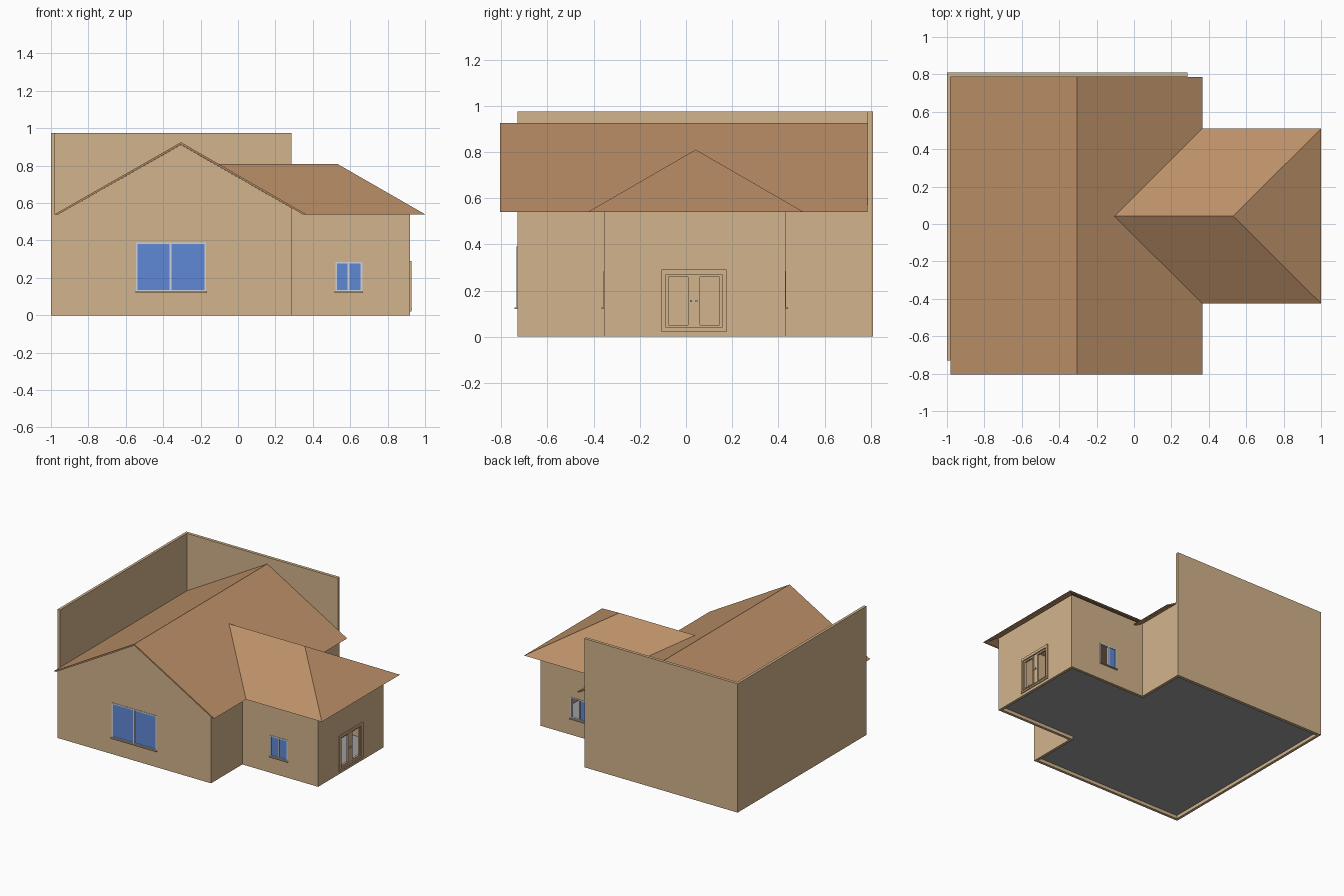
import bpy, bmesh

if "Cube" in bpy.data.objects:
    bpy.data.objects.remove(bpy.data.objects["Cube"])


def material(name, r, g, b):
    lin = lambda c: ((c / 255 + 0.055) / 1.055) ** 2.4
    m = bpy.data.materials.new(name)
    m.diffuse_color = (lin(r), lin(g), lin(b), 1)
    m.use_nodes = True
    m.node_tree.nodes["Principled BSDF"].inputs["Base Color"].default_value = m.diffuse_color
    return m


TAN = material("tan_plaster", 210, 180, 140)
ROOF = material("brown_roof", 188, 144, 104)
GLASS = material("blue_glass", 96, 137, 214)
FRAME = material("pale_frame", 205, 212, 220)
FLOOR = material("grey_floor", 158, 158, 158)


def finish(name, bm, mat):
    bmesh.ops.recalc_face_normals(bm, faces=bm.faces)
    me = bpy.data.meshes.new(name)
    bm.to_mesh(me)
    bm.free()
    ob = bpy.data.objects.new(name, me)
    bpy.context.collection.objects.link(ob)
    if mat:
        me.materials.append(mat)
    return ob


def boxes(name, bounds, mat):
    """One object from boxes given as (x0, x1, y0, y1, z0, z1)."""
    bm = bmesh.new()
    for b in bounds:
        for v in bmesh.ops.create_cube(bm, size=1)["verts"]:
            v.co = [b[2 * i + (v.co[i] > 0)] for i in range(3)]
    return finish(name, bm, mat)


def prism(name, pts, start, offset, mat, axes=(0, 2, 1)):
    """Extrude a 2D profile; axes = (profile u, profile v, extrusion)."""
    bm = bmesh.new()
    verts = []
    for u, w in pts:
        co = [0, 0, 0]
        co[axes[0]], co[axes[1]], co[axes[2]] = u, w, start
        verts.append(bm.verts.new(co))
    face = bm.faces.new(verts)
    out = bmesh.ops.extrude_face_region(bm, geom=[face])
    vec = [0, 0, 0]
    vec[axes[2]] = offset
    bmesh.ops.translate(bm, vec=vec, verts=[g for g in out["geom"] if isinstance(g, bmesh.types.BMVert)])
    return finish(name, bm, mat)


def cut(wall, bounds):
    cutter = boxes(wall.name + "_cutter", [bounds], None)
    cutter.hide_render = True
    cutter.hide_set(True)
    mod = wall.modifiers.new("opening", "BOOLEAN")
    mod.operation, mod.solver, mod.object = "DIFFERENCE", "EXACT", cutter


def ring(a0, a1, z0, z1, w, d0, d1, along_x=True):
    """Four bars around a rectangular opening."""
    bars = [(a0, a1, z0, z0 + w), (a0, a1, z1 - w, z1),
            (a0, a0 + w, z0 + w, z1 - w), (a1 - w, a1, z0 + w, z1 - w)]
    return [(a, b, d0, d1, c, d) if along_x else (d0, d1, a, b, c, d) for a, b, c, d in bars]


T = 0.02  # wall thickness

# Tall boundary walls at left and back
boxes("left_wall", [(-1, -0.98, -0.73, 0.81, 0, 0.975)], TAN)
boxes("back_wall", [(-0.98, 0.285, 0.787, 0.81, 0, 0.975)], TAN)

# Front gable wall, main side walls, wing walls
gable = prism("front_gable_wall", [(-0.98, 0), (0.285, 0), (0.285, 0.574), (-0.305, 0.912),
                                   (-0.96, 0.54), (-0.98, 0.54)], -0.73, T, TAN)
boxes("main_side_walls", [(0.265, 0.285, -0.71, -0.335, 0, 0.574),
                          (0.265, 0.285, 0.41, 0.787, 0, 0.574)], TAN)
wing_front = boxes("wing_front_wall", [(0.285, 0.9, -0.355, -0.335, 0, 0.57)], TAN)
wing_back = boxes("wing_back_wall", [(0.285, 0.9, 0.41, 0.43, 0, 0.57)], TAN)
wing_end = boxes("wing_end_wall", [(0.9, 0.92, -0.355, 0.43, 0, 0.57)], TAN)

# Floor slab in an L shape
boxes("floor", [(-0.98, 0.265, -0.71, 0.787, 0.025, 0.035),
                (0.265, 0.9, -0.335, 0.41, 0.025, 0.035)], FLOOR)

# Main gable roof: thin sheet with flat-cut eaves
prism("main_roof", [(-0.98, 0.54), (-0.305, 0.925), (0.365, 0.54), (0.345, 0.54),
                    (-0.305, 0.913), (-0.96, 0.54)], -0.805, 1.59, ROOF)

# Wing hip roof: outer and inner shells joined along the flat eaves
bm = bmesh.new()
shells = []
for i, z in ((0.0, 0.81), (0.02, 0.798)):
    pts = [(-0.105, 0.042, z), (0.53, 0.042, z), (0.365, -0.425 + i, 0.54),
           (1 - i, -0.425 + i, 0.54), (1 - i, 0.51 - i, 0.54), (0.365, 0.51 - i, 0.54)]
    v = [bm.verts.new(p) for p in pts]
    for f in ((2, 3, 1, 0), (3, 4, 1), (4, 5, 0, 1)):
        bm.faces.new([v[k] for k in f])
    shells.append(v)
loop = (0, 2, 3, 4, 5)
for a, b in zip(loop, loop[1:] + loop[:1]):
    bm.faces.new([shells[0][a], shells[0][b], shells[1][b], shells[1][a]])
finish("wing_roof", bm, ROOF)


# Windows: opening, pale frame with mullion, blue panes, projecting sill
def window(name, wall, x0, x1, z0, z1, mid, face, out, panes):
    cut(wall, (x0, x1, face - 0.05, face + 0.05, z0, z1))
    d0, d1 = sorted((face + out * 0.003, face - out * 0.015))
    boxes(name + "_frame", ring(x0, x1, z0, z1, 0.009, d0, d1)
          + [(mid - 0.005, mid + 0.005, d0, d1, z0 + 0.009, z1 - 0.009)], FRAME)
    g = face - out * 0.004
    spans = [(x0 + 0.009, mid - 0.005), (mid + 0.005, x1 - 0.009)][:panes]
    boxes(name + "_glass", [(a, b, g - 0.002, g + 0.002, z0 + 0.009, z1 - 0.009)
                            for a, b in spans], GLASS)
    s0, s1 = sorted((face + out * 0.012, face - out * 0.01))
    boxes(name + "_sill", [(x0 - 0.004, x1 + 0.004, s0, s1, z0 - 0.005, z0 + 0.002)], TAN)


window("main_window", gable, -0.545, -0.17, 0.125, 0.39, -0.36, -0.73, -1, 2)
window("wing_front_window", wing_front, 0.52, 0.665, 0.125, 0.285, 0.59, -0.355, -1, 2)
window("wing_back_window", wing_back, 0.52, 0.665, 0.125, 0.285, 0.59, 0.43, 1, 1)

# Double door: casing, two open-pane leaves, centre post, threshold, handles
cut(wing_end, (0.85, 0.97, -0.1, 0.168, 0.03, 0.283))
boxes("door_casing", ring(-0.107, 0.175, 0.02, 0.29, 0.02, 0.898, 0.927, False), TAN)
boxes("door_leaves", ring(-0.087, 0.019, 0.04, 0.27, 0.011, 0.903, 0.918, False)
      + ring(0.049, 0.155, 0.04, 0.27, 0.011, 0.903, 0.918, False)
      + [(0.904, 0.916, 0.019, 0.049, 0.04, 0.27)], TAN)
boxes("door_threshold", [(0.9, 0.93, -0.1, 0.168, 0.03, 0.037)], TAN)
boxes("door_handles", [(0.916, 0.926, y - 0.004, y + 0.004, 0.15, 0.158)
                       for y in (0.022, 0.046)], FRAME)
